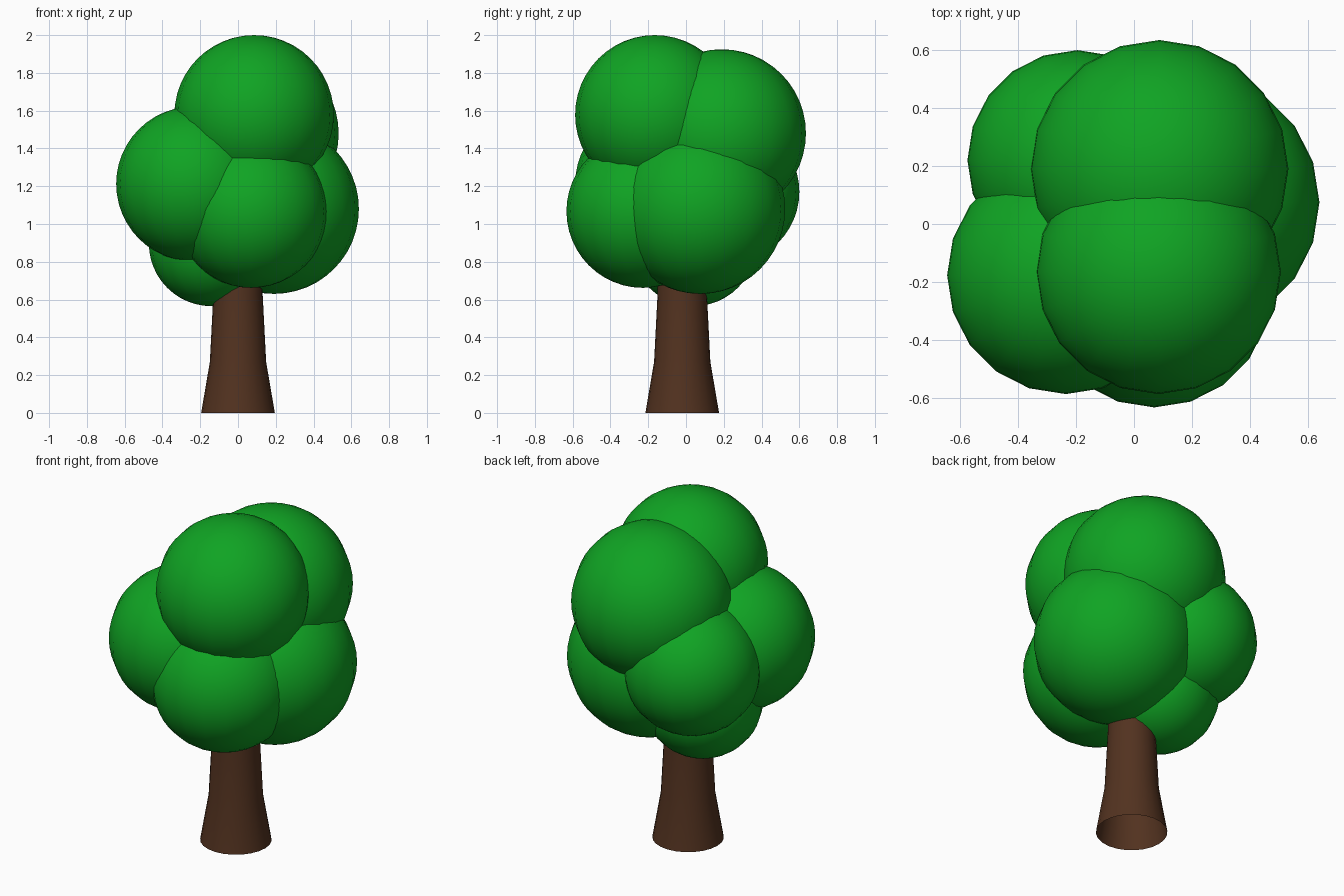
import bpy, bmesh, math

if "Cube" in bpy.data.objects:
    bpy.data.objects.remove(bpy.data.objects["Cube"])


def material(name, color):
    m = bpy.data.materials.new(name)
    m.diffuse_color = (*color, 1)
    m.use_nodes = True
    m.node_tree.nodes["Principled BSDF"].inputs["Base Color"].default_value = m.diffuse_color
    return m


def add_object(name, bm, mat, angle):
    bmesh.ops.recalc_face_normals(bm, faces=bm.faces)
    mesh = bpy.data.meshes.new(name)
    bm.to_mesh(mesh)
    bm.free()
    mesh.materials.append(mat)
    obj = bpy.data.objects.new(name, mesh)
    bpy.context.collection.objects.link(obj)
    bpy.ops.object.select_all(action='DESELECT')
    obj.select_set(True)
    bpy.context.view_layer.objects.active = obj
    bpy.ops.object.shade_smooth_by_angle(angle=math.radians(angle))
    return obj


green = material("leaf_green", (0.005, 0.37, 0.017))
brown = material("bark_brown", (0.085, 0.032, 0.014))

# Trunk: flared tube, open underneath, its top buried in the foliage
SIDES = 24
profile = [(0.195, 0.0), (0.149, 0.27), (0.131, 0.62), (0.125, 0.9)]
bm = bmesh.new()
rings = []
for r, z in profile:
    rings.append([bm.verts.new((r * math.cos(a), r * math.sin(a) - 0.02, z))
                  for a in (math.tau * i / SIDES for i in range(SIDES))])
for low, high in zip(rings, rings[1:]):
    for i in range(SIDES):
        j = (i + 1) % SIDES
        bm.faces.new((low[i], low[j], high[j], high[i]))
add_object("trunk", bm, brown, 40)

# Foliage: overlapping leaf balls (x, y, z, radius)
balls = {
    "foliage_top_front": (0.085, -0.165, 1.578, 0.422),
    "foliage_top_back": (0.088, 0.19, 1.48, 0.445),
    "foliage_left_front": (-0.235, -0.177, 1.212, 0.41),
    "foliage_low_front": (0.07, -0.228, 1.067, 0.405),
    "foliage_right": (0.19, 0.075, 1.08, 0.45),
    "foliage_left_back": (-0.195, 0.22, 1.17, 0.38),
    "foliage_low_left": (-0.14, 0.04, 0.897, 0.332),
}
for name, (x, y, z, r) in balls.items():
    bm = bmesh.new()
    bmesh.ops.create_uvsphere(bm, u_segments=20, v_segments=24, radius=r)
    add_object(name, bm, green, 60).location = (x, y, z)
